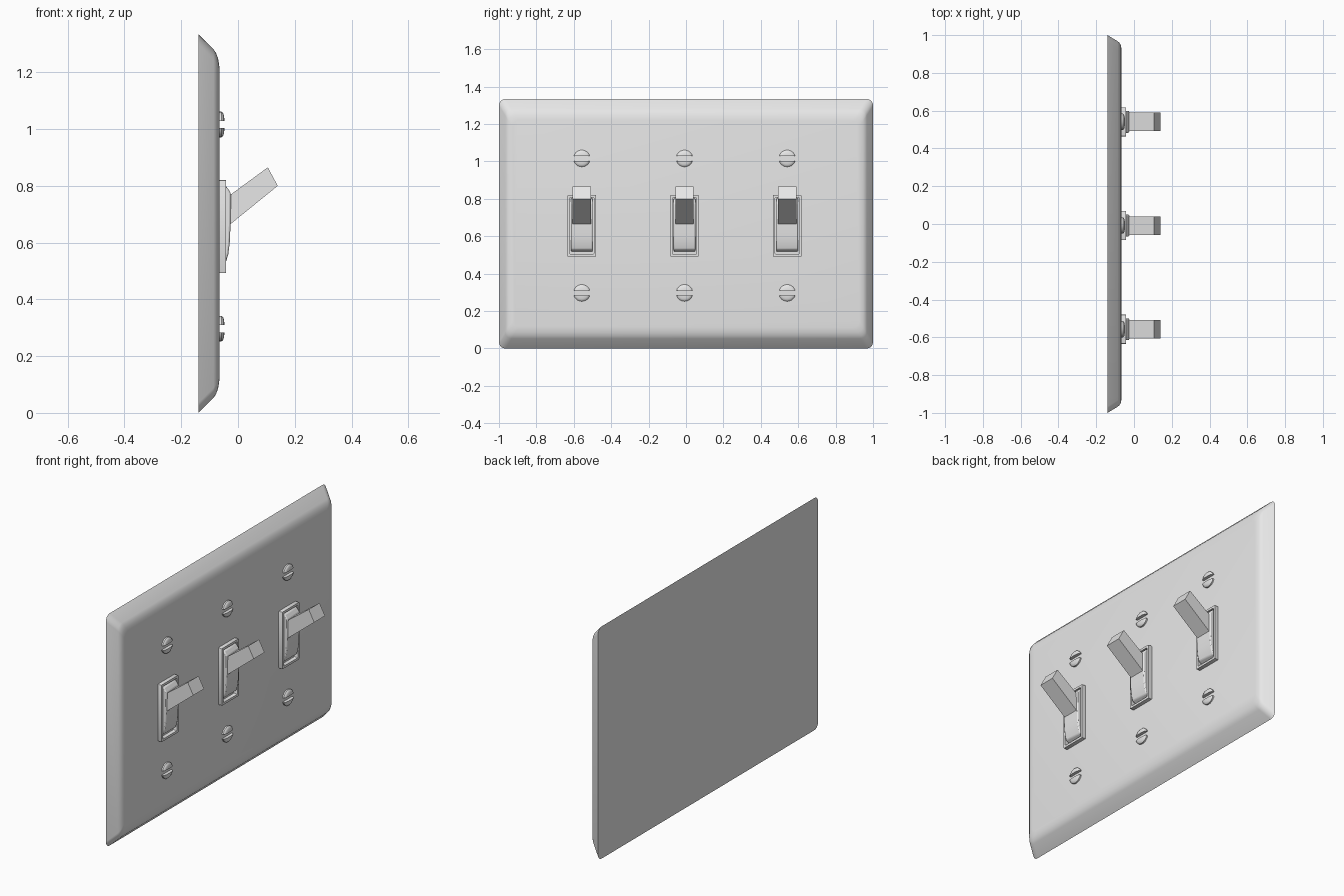
import bpy
import bmesh
from math import cos, sin, pi, radians
from mathutils import Vector

cube = bpy.data.objects.get("Cube")
if cube:
    bpy.data.objects.remove(cube)

grey = bpy.data.materials.new("plain grey")
grey.use_nodes = True
grey.diffuse_color = (0.8, 0.8, 0.8, 1)
grey.node_tree.nodes["Principled BSDF"].inputs["Base Color"].default_value = (0.8, 0.8, 0.8, 1)


def finish(bm, name, location, angle=35):
    bmesh.ops.recalc_face_normals(bm, faces=bm.faces)
    mesh = bpy.data.meshes.new(name)
    bm.to_mesh(mesh)
    bm.free()
    mesh.materials.append(grey)
    obj = bpy.data.objects.new(name, mesh)
    obj.location = location
    bpy.context.collection.objects.link(obj)
    bpy.ops.object.select_all(action='DESELECT')
    obj.select_set(True)
    bpy.context.view_layer.objects.active = obj
    bpy.ops.object.shade_smooth_by_angle(angle=radians(angle))
    return obj


def rounded_rect(x, half_y, half_z, radius, steps=5):
    """Closed ring of points facing +x."""
    ring = []
    for quarter, (sy, sz) in enumerate(((1, 1), (-1, 1), (-1, -1), (1, -1))):
        for i in range(steps + 1):
            a = (quarter + i / steps) * pi / 2
            ring.append(Vector((x, sy * (half_y - radius) + radius * cos(a),
                                sz * (half_z - radius) + radius * sin(a))))
    return ring


def circle(x, radius, sides=24):
    return [Vector((x, radius * cos(2 * pi * i / sides), radius * sin(2 * pi * i / sides)))
            for i in range(sides)]


def loft(rings, closed_loop=False):
    """Skin rings; cap the ends, or join last to first."""
    bm = bmesh.new()
    rows = [[bm.verts.new(p) for p in ring] for ring in rings]
    pairs = list(zip(rows, rows[1:]))
    if closed_loop:
        pairs.append((rows[-1], rows[0]))
    else:
        bm.faces.new(rows[0])
        bm.faces.new(rows[-1])
    for a, b in pairs:
        for i in range(len(a)):
            j = (i + 1) % len(a)
            bm.faces.new((a[i], a[j], b[j], b[i]))
    return bm


def side_profile(points, half_y):
    """Extrude an x-z outline across y."""
    return loft([[Vector((x, y, z)) for x, z in points] for y in (-half_y, half_y)])


# Wall plate: sloped rim rounding into a flat face
PLATE_X, MID_Z = -0.066, 0.667
rim = ((-0.14, 0, 0), (-0.086, 0.033, 0.053), (-0.077, 0.041, 0.067),
       (-0.070, 0.053, 0.086), (PLATE_X, 0.074, 0.112))
finish(loft([rounded_rect(x, 1 - iy, MID_Z - iz, 0.035) for x, iy, iz in rim]),
       "wall_plate", (0, 0, MID_Z))


def screw(name, y, z):
    dome = ((-0.003, 0.045), (0.008, 0.045), (0.013, 0.041), (0.016, 0.033), (0.018, 0.02))
    bm = loft([circle(x, r) for x, r in dome])
    # Keep the upper half above the slot, then mirror it
    bmesh.ops.bisect_plane(bm, geom=bm.verts[:] + bm.edges[:] + bm.faces[:],
                           plane_co=(0, 0, 0.013), plane_no=(0, 0, 1), clear_inner=True)
    bmesh.ops.holes_fill(bm, edges=[e for e in bm.edges if e.is_boundary])
    obj = finish(bm, name, (PLATE_X, y, z))
    mirror = obj.modifiers.new("other_half", 'MIRROR')
    mirror.use_axis = (False, False, True)
    mirror.use_mirror_merge = False


rocker_outline = ((-0.07, 0.515), (-0.043, 0.53), (-0.034, 0.56), (-0.029, 0.60),
                  (-0.026, 0.67), (-0.025, 0.775), (-0.043, 0.80), (-0.07, 0.805))
lever_outline = ((-0.045, 0.65), (0.14, 0.80), (0.105, 0.865), (-0.045, 0.755))

for label, y in (("left", -0.557), ("middle", -0.008), ("right", 0.541)):
    # Raised frame around the opening
    frame = ((PLATE_X - 0.004, 0), (-0.043, 0), (-0.043, 0.013), (PLATE_X - 0.004, 0.013))
    finish(loft([rounded_rect(x, 0.077 - i, 0.164 - i, 0.004, 2) for x, i in frame], True),
           label + "_switch_frame", (0, y, 0.656))
    # Curved base and toggle
    base = finish(side_profile(rocker_outline, 0.058), label + "_switch_base", (0, y, 0))
    bevel = base.modifiers.new("soft_edges", 'BEVEL')
    bevel.width = 0.006
    bevel.segments = 2
    finish(side_profile(lever_outline, 0.049), label + "_toggle_lever", (0, y, 0))
    # Fixing screws
    screw(label + "_upper_screw", y, 1.016)
    screw(label + "_lower_screw", y, 0.297)
